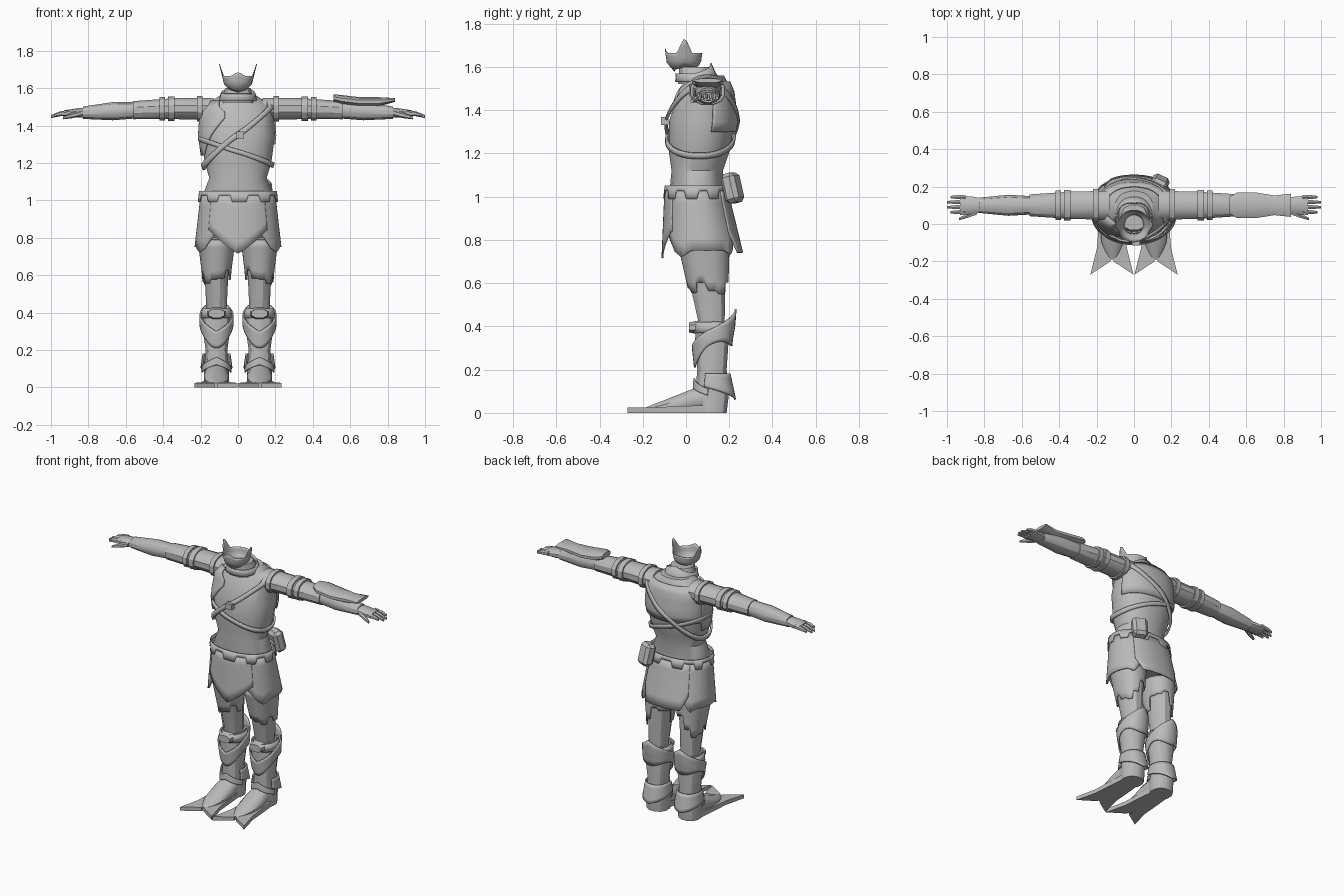
import bpy, bmesh, random
from math import sin, cos, pi, radians, copysign
from mathutils import Vector, Matrix

if "Cube" in bpy.data.objects:
    bpy.data.objects.remove(bpy.data.objects["Cube"], do_unlink=True)

random.seed(4)
grey = bpy.data.materials.new("plain_grey")
grey.use_nodes = True
grey.diffuse_color = (0.5, 0.5, 0.5, 1)
grey.node_tree.nodes["Principled BSDF"].inputs["Base Color"].default_value = grey.diffuse_color
parts = []


def finish(name, bm, mirror=False, thickness=0):
    mesh = bpy.data.meshes.new(name)
    bm.to_mesh(mesh)
    bm.free()
    mesh.materials.append(grey)
    obj = bpy.data.objects.new(name, mesh)
    bpy.context.collection.objects.link(obj)
    if thickness:
        solid = obj.modifiers.new("thickness", "SOLIDIFY")
        solid.thickness = thickness
        solid.offset = 1
    if mirror:
        flip = obj.modifiers.new("mirror", "MIRROR")
        flip.use_mirror_merge = False
    parts.append(obj)


def rounded(value):
    """Makes circles slightly boxy."""
    return copysign(abs(value) ** 0.9, value)


def bridge(bm, loops, closed):
    count = len(loops[0])
    for low, high in zip(loops, loops[1:]):
        for i in range(count if closed else count - 1):
            j = (i + 1) % count
            bm.faces.new((low[i], low[j], high[j], high[i]))


def tube(name, axis, rows, centre, sides=12, mirror=False):
    """Closed tube along an axis; rows are (position, radius, radius)."""
    bm = bmesh.new()
    loops = []
    for position, first_radius, second_radius in rows:
        first, second = centre(position)
        loop = []
        for i in range(sides):
            turn = 2 * pi * (i + 0.5) / sides
            point = [first + first_radius * rounded(cos(turn)),
                     second + second_radius * rounded(sin(turn))]
            point.insert("xyz".index(axis), position)
            loop.append(bm.verts.new(point))
        loops.append(loop)
    bridge(bm, loops, True)
    bm.faces.new(loops[0])
    bm.faces.new(loops[-1])
    bmesh.ops.recalc_face_normals(bm, faces=bm.faces)
    finish(name, bm, mirror)


def radii_at(rows, position):
    """Radii between sorted rows, held constant past the ends."""
    position = min(max(position, rows[0][0]), rows[-1][0])
    for a, b in zip(rows, rows[1:]):
        if position <= b[0]:
            part = (position - a[0]) / (b[0] - a[0])
            return [p + (q - p) * part for p, q in zip(a[1:], b[1:])]


def shell(name, rows, centre, start, end, bottom, top, lift=0.004, thickness=0.008,
          columns=32, steps=5, mirror=False):
    """Sheet wrapped on a profile; angle 0 is the front, positive to the left."""
    bm = bmesh.new()
    grid = []
    for step in range(steps + 1):
        line = []
        for column in range(columns + 1):
            angle = start + (end - start) * column / columns
            turn = radians(angle)
            z = bottom(angle) + (top(angle) - bottom(angle)) * step / steps
            x, y = centre(z)
            wide, deep = radii_at(rows, z)
            line.append(bm.verts.new((x + (wide + lift) * rounded(sin(turn)),
                                      y - (deep + lift) * rounded(cos(turn)), z)))
        grid.append(line)
    bridge(bm, grid, False)
    bmesh.ops.remove_doubles(bm, verts=bm.verts, dist=0.0001)
    finish(name, bm, mirror, thickness)


def level(z):
    return lambda angle: z


def peak(angle, middle, width):
    """Triangular bump, one at the middle angle and zero past the width."""
    return max(0, 1 - abs(angle - middle) / width)


# Torso and tunic
def body_centre(z):
    return 0, 0.05 + 0.1 * max(z - 1.1, 1 - z, 0)


torso = [(0.8, 0.16, 0.11), (1, 0.2, 0.13), (1.12, 0.155, 0.12), (1.2, 0.18, 0.14),
         (1.35, 0.2, 0.155), (1.5, 0.19, 0.12), (1.56, 0.1, 0.08)]
tube("torso", "z", torso, body_centre, 20)
shell("chest_guard", torso, body_centre, -105, -18,
      lambda angle: 1.24 + 0.2 * peak(angle, -18, 50),
      lambda angle: 1.53 - 0.06 * peak(angle, -18, 20), thickness=0.01)
shell("back_guard", torso, body_centre, 105, 255, level(1.3), level(1.53))


# Crossing straps
def strap(name, middle, slope, lift, width):
    def edge(offset):
        return lambda angle: middle + slope * sin(radians(angle)) + offset
    shell(name, torso, body_centre, 0, 360, edge(-width), edge(width), lift,
          thickness=0.012, columns=48, steps=2)


strap("shoulder_strap", 1.35, 0.17, 0.008, 0.017)
strap("waist_strap", 1.26, -0.07, 0.004, 0.013)
tube("strap_buckle", "y", [(-0.115, 0.03, 0.025), (-0.08, 0.03, 0.025)], lambda y: (0.01, 1.35), 4)

# Skirt panels with notched belt edge
skirt = [(0.7, 0.23, 0.18), (1.05, 0.19, 0.13)]
shell("front_panel", skirt, body_centre, -42, 42,
      lambda angle: 0.84 - 0.125 * peak(angle, 0, 40), level(1.03), lift=0.006)
shell("back_panel", skirt, body_centre, 138, 222,
      lambda angle: 0.84 - 0.1 * min(1, 3 * peak(angle, 180, 44)), level(1.03), lift=0.006)
shell("side_panel", skirt, body_centre, 28, 152,
      lambda angle: 0.84 - 0.09 * min(1, 3 * peak(angle, 90, 64))
      - 0.03 * (peak(angle, 60, 15) + peak(angle, 138, 15)),
      level(1.03), lift=0, mirror=True)
shell("notched_belt", skirt, body_centre, 0, 360,
      lambda angle: 0.99 if cos(radians(angle * 9)) > 0 else 1.025, level(1.05),
      lift=0.012, thickness=0.006, columns=108, steps=2)

# Belt pouch
bm = bmesh.new()
bmesh.ops.create_cube(bm, size=1)
bmesh.ops.scale(bm, vec=Vector((0.095, 0.07, 0.14)), verts=bm.verts)
bmesh.ops.bevel(bm, geom=bm.edges[:], offset=0.018, segments=1, affect="EDGES")
bmesh.ops.transform(bm, verts=bm.verts, matrix=Matrix.Translation((0.135, 0.215, 1.04))
                    @ Matrix.Rotation(radians(-25), 4, "Z") @ Matrix.Rotation(radians(14), 4, "X"))
finish("belt_pouch", bm)


# Neck, collar and open half mask
def neck_centre(z):
    return 0, 0.05 - 0.3 * (z - 1.55)


neck = [(1.52, 0.1, 0.1), (1.55, 0.085, 0.085), (1.62, 0.075, 0.075)]
tube("neck", "z", neck[:2] + [(1.6, 0.07, 0.07)], neck_centre)
shell("collar", neck, neck_centre, 0, 360, level(1.53),
      lambda angle: 1.57 + 0.045 * peak(angle, 180, 90), columns=24, steps=2)
mask = [(1.58, 0.03, 0.04), (1.62, 0.07, 0.075), (1.74, 0.1, 0.092)]
shell("half_mask", mask, lambda z: (0, -0.01), -180, 180,
      lambda angle: 1.6 - 0.02 * peak(angle, 0, 90),
      lambda angle: 1.665 + 0.02 * peak(angle, 0, 25) + 0.07 * peak(abs(angle), 92, 22),
      lift=0, thickness=0.004, columns=60)


# Arms with sleeve and bands
def arm_centre(x):
    return 0.1, 1.49 - 0.05 * max(0, x - 0.4)


def band(name, x, length, lift):
    wide, high = (radius + lift for radius in radii_at(sleeve, x))
    tube(name, "x", [(x, wide, high), (x + length, wide, high)], arm_centre, mirror=True)


sleeve = [(0.13, 0.08, 0.06), (0.34, 0.075, 0.058), (0.56, 0.06, 0.05)]
tube("sleeve", "x", sleeve, arm_centre, mirror=True)
band("shoulder_trim", 0.19, 0.03, 0.01)
band("upper_band", 0.34, 0.035, 0.009)
band("lower_band", 0.39, 0.03, 0.009)
tube("forearm", "x", [(0.54, 0.05, 0.046), (0.67, 0.058, 0.05), (0.83, 0.042, 0.034)],
     arm_centre, mirror=True)

# Hands
tube("palm", "x", [(0.8, 0.036, 0.026), (0.86, 0.048, 0.025), (0.93, 0.054, 0.018)],
     arm_centre, 10, mirror=True)
for i in range(4):
    reach = 1 if i in (1, 2) else 0.98
    tube("finger", "x", [(0.9, 0.013, 0.015), (0.95, 0.012, 0.013), (reach, 0.007, 0.008)],
         lambda x: (0.063 + i * 0.027, 1.468 - 2 * max(0, x - 0.9) ** 2), 6, mirror=True)
tube("thumb", "x", [(0.84, 0.016, 0.016), (0.89, 0.014, 0.014), (0.935, 0.008, 0.008)],
     lambda x: (0.065 - 0.4 * (x - 0.84), 1.465 - 0.25 * (x - 0.84)), 6, mirror=True)

# Flared guard on the left forearm only
tube("forearm_guard", "x",
     [(0.51, 0.045, 0.02), (0.55, 0.072, 0.025), (0.65, 0.072, 0.025), (0.75, 0.055, 0.025),
      (0.84, 0.065, 0.01)], lambda x: (0.1, 1.525 + 0.6 * (x - 0.7) ** 2), 10)


# Legs with ragged shorts
def leg_centre(z):
    return 0.115, 0.12 - 0.1 * max(0, z - 0.4)


leg = [(0.4, 0.055, 0.06), (0.6, 0.065, 0.085), (0.8, 0.09, 0.11)]
tube("leg", "z", leg, leg_centre, mirror=True)
tears = [random.uniform(0.54, 0.7) for i in range(12)]
shell("ragged_shorts", leg, leg_centre, 0, 360, lambda angle: tears[int(angle / 30) % len(tears)],
      level(0.79), columns=48, mirror=True)

# Boots with knee strap, raised cuff and heel flare
boot = [(0, 0.07, 0.07), (0.08, 0.07, 0.08), (0.2, 0.06, 0.07), (0.34, 0.08, 0.08), (0.42, 0.065, 0.075)]
tube("boot", "z", boot, leg_centre, mirror=True)
cuff = [(0.2, 0.06, 0.07), (0.34, 0.08, 0.085), (0.48, 0.075, 0.11)]
shell("boot_cuff", cuff, leg_centre, 0, 360,
      lambda angle: 0.26 - 0.05 * cos(radians(angle)) + 0.06 * sin(radians(angle)) ** 2,
      lambda angle: 0.48 - 0.18 * abs(angle - 180) / 180, mirror=True)
shell("knee_strap", boot, leg_centre, 0, 360, level(0.37), level(0.42), steps=1, mirror=True)
tube("knee_pad", "y", [(0.015, 0.045, 0.025), (0.06, 0.055, 0.035)], lambda y: (0.115, 0.395), 8, mirror=True)
heel = [(0.06, 0.08, 0.1), (0.2, 0.06, 0.07)]
shell("heel_flare", heel, leg_centre, 70, 290, lambda angle: 0.12 - 0.06 * peak(angle, 180, 110),
      level(0.18), mirror=True)
shell("ankle_guard", boot, leg_centre, -80, 80, lambda angle: 0.08 + 0.04 * peak(angle, 0, 80),
      lambda angle: 0.11 + 0.05 * peak(angle, 0, 80), mirror=True)


# Feet ending in split fins
def foot_height(y):
    return 0.05 + 0.2 * y


tube("foot", "y", [(y, wide, foot_height(y)) for y, wide in
                   ((-0.19, 0.02), (-0.1, 0.06), (0, 0.07), (0.13, 0.055))],
     lambda y: (0.115, foot_height(y)), mirror=True)
half = [(0.06, 0.1), (0.07, 0), (0.08, -0.13), (0.115, -0.27), (0.008, -0.2), (0.008, -0.14)]
outline = [(0.118 + x, y) for x, y in half] + [(0.118 - x, y) for x, y in reversed(half)]
bm = bmesh.new()
base = [bm.verts.new((x, y, 0)) for x, y in outline]
upper = [bm.verts.new((x, y, 0.024 + 0.04 * max(0, y + 0.2))) for x, y in outline]
bridge(bm, [base, upper], True)
bmesh.ops.triangulate(bm, faces=[bm.faces.new(base), bm.faces.new(upper)])
bmesh.ops.recalc_face_normals(bm, faces=bm.faces)
finish("foot_fin", bm, mirror=True)

# Soft shading with crisp edges
bpy.ops.object.select_all(action="DESELECT")
for obj in parts:
    obj.select_set(True)
bpy.context.view_layer.objects.active = parts[0]
bpy.ops.object.shade_smooth_by_angle(angle=radians(32))
